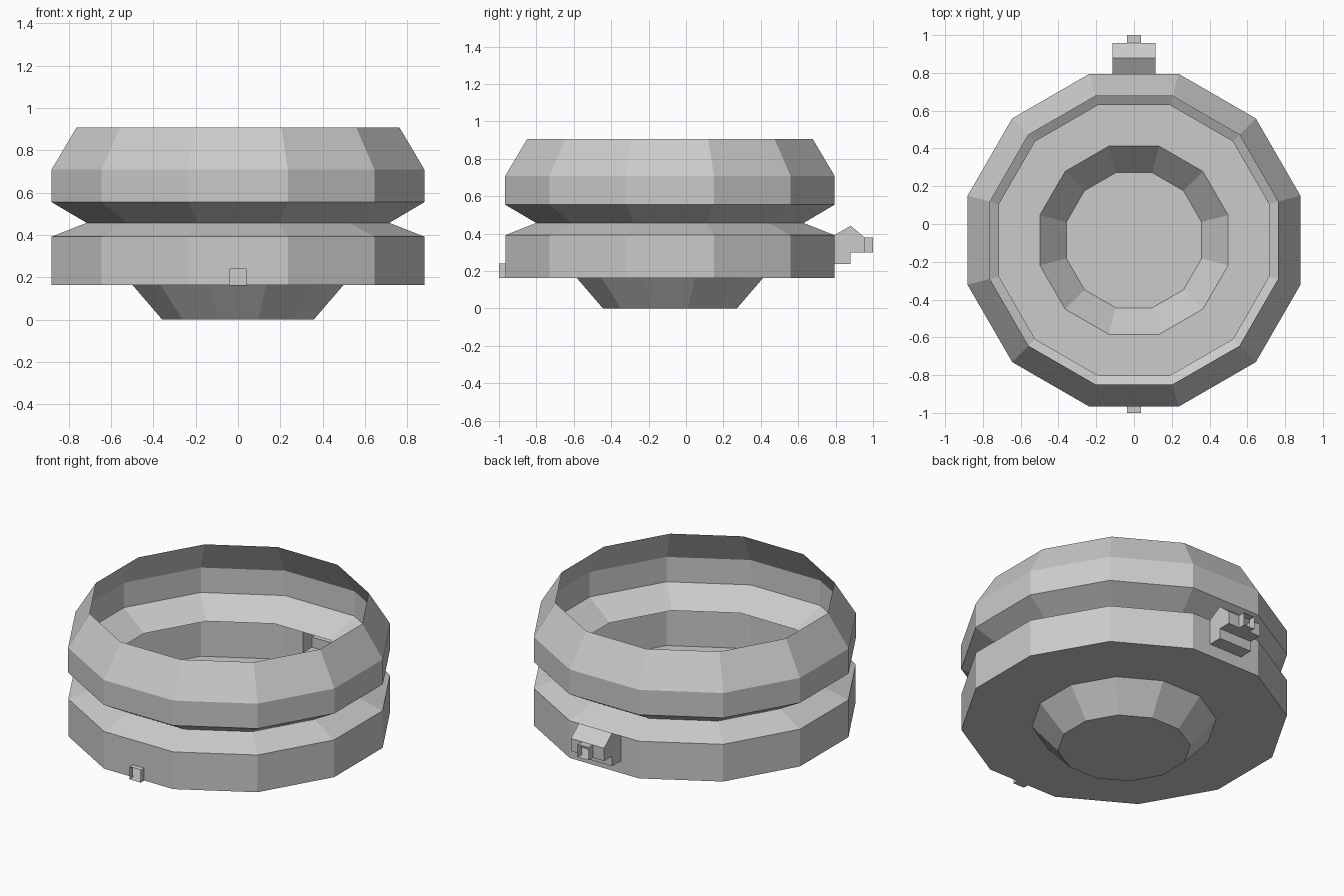
import bpy, bmesh
from math import cos, sin, radians

if "Cube" in bpy.data.objects:
    bpy.data.objects.remove(bpy.data.objects["Cube"])

CY = -0.086          # centre of the vessel along y
SIDES = 12


def make_object(name, faces):
    """Object from a list of polygons, each a list of points."""
    bm = bmesh.new()
    for f in faces:
        bm.faces.new([bm.verts.new(p) for p in f])
    bmesh.ops.remove_doubles(bm, verts=bm.verts, dist=0.0005)
    bmesh.ops.recalc_face_normals(bm, faces=bm.faces)
    me = bpy.data.meshes.new(name)
    bm.to_mesh(me)
    bm.free()
    ob = bpy.data.objects.new(name, me)
    bpy.context.collection.objects.link(ob)
    return ob


def ring(apothem, z):
    r = apothem / cos(radians(15))
    return [(r * cos(radians(15 + 30 * k)), CY + r * sin(radians(15 + 30 * k)), z)
            for k in range(SIDES)]


def panel(y, half, z0, z1, hole_half, h0, h1):
    """Flat wall facing y with a rectangular opening."""
    def rect(xa, xb, za, zb):
        return [(xa, y, za), (xb, y, za), (xb, y, zb), (xa, y, zb)]
    parts = [rect(-half, -hole_half, z0, z1), rect(hole_half, half, z0, z1)]
    if h0 > z0:
        parts.append(rect(-hole_half, hole_half, z0, h0))
    if h1 < z1:
        parts.append(rect(-hole_half, hole_half, h1, z1))
    return parts


def tube(name, half, y0, y1, z0, z1):
    """Open square pipe along y."""
    c = [(-half, z0), (half, z0), (half, z1), (-half, z1)]
    return make_object(name, [
        [(a[0], y0, a[1]), (b[0], y0, b[1]), (b[0], y1, b[1]), (a[0], y1, a[1])]
        for a, b in zip(c, c[1:] + c[:1])])


# Vessel: twelve-sided thin shell with openings for the two fittings
profile = [(0.358, 0), (0.498, 0.163), (0.88, 0.163), (0.88, 0.392),
           (0.715, 0.457), (0.881, 0.555), (0.881, 0.708), (0.763, 0.907)]
rings = [ring(*p) for p in profile]
faces = [rings[0]]
BACK, FRONT, WALL = 2, 8, 2
half_side = rings[2][2][0]
for i, (lo, hi) in enumerate(zip(rings, rings[1:])):
    for k in range(SIDES):
        if i == WALL and k in (BACK, FRONT):
            continue
        n = (k + 1) % SIDES
        faces.append([lo[k], lo[n], hi[n], hi[k]])
back_y, front_y = CY + 0.88, CY - 0.88
faces += panel(back_y, half_side, 0.163, 0.392, 0.113, 0.238, 0.392)
faces += panel(front_y, half_side, 0.163, 0.392, 0.038, 0.163, 0.24)
make_object("vessel_shell", faces)

# Spout housing: stepped side outline extruded across x, open to the vessel
W = 0.113
outline = [(back_y, 0.238), (0.88, 0.238), (0.88, 0.30), (0.957, 0.30),
           (0.957, 0.378), (0.88, 0.442), (back_y, 0.392)]
faces = [[(x, y, z) for y, z in outline] for x in (-W, W)]
for i, ((ya, za), (yb, zb)) in enumerate(zip(outline, outline[1:])):
    if i != 3:
        faces.append([(-W, ya, za), (W, ya, za), (W, yb, zb), (-W, yb, zb)])
faces += panel(0.957, W, 0.30, 0.378, 0.037, 0.30, 0.378)
make_object("spout_housing", faces)

# Small square pipes at back and front
tube("spout_nozzle", 0.037, 0.957, 1.0, 0.30, 0.378)
tube("front_nozzle", 0.038, -1.0, front_y, 0.163, 0.24)
